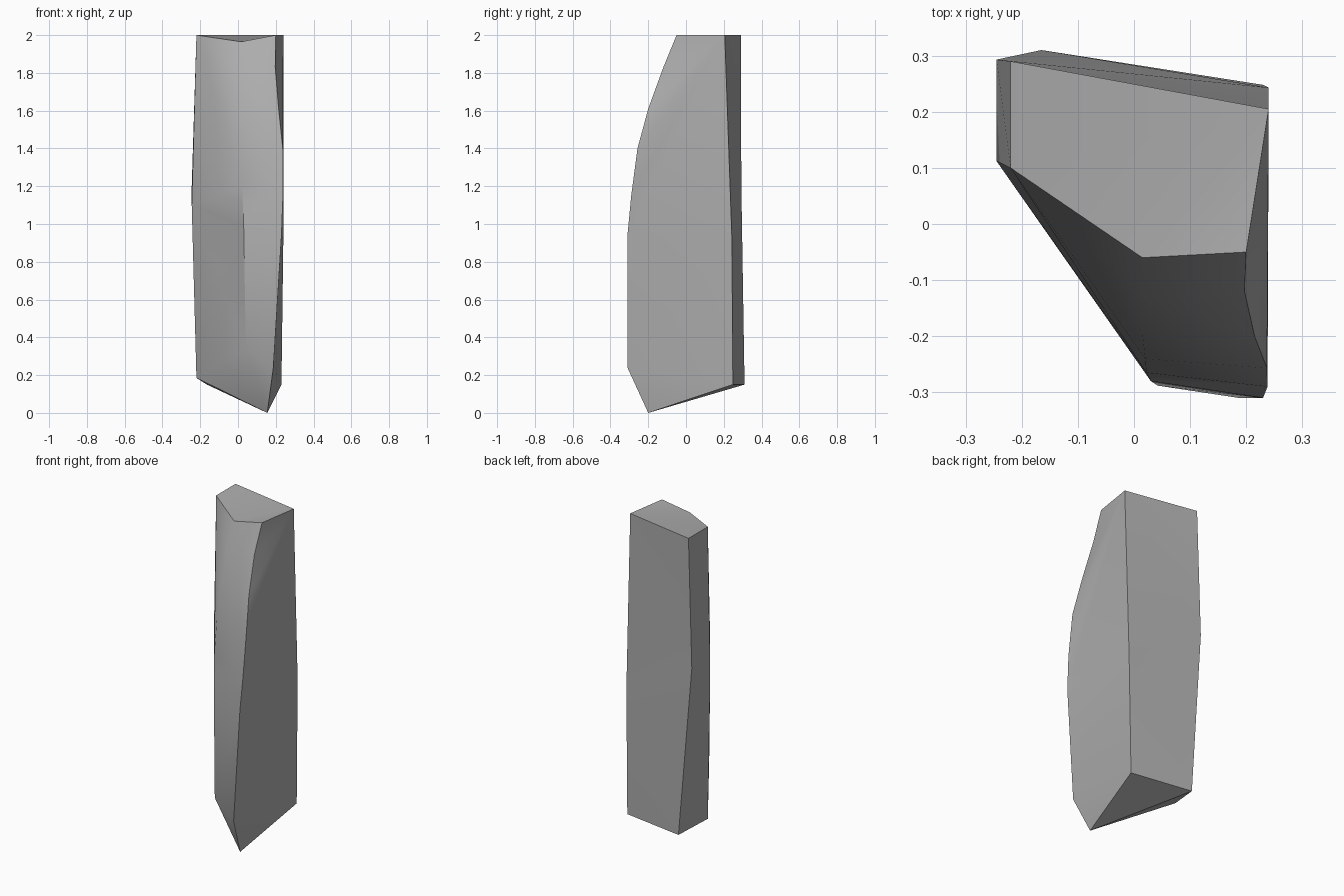
import bpy
import bmesh

cube = bpy.data.objects.get("Cube")
if cube:
    bpy.data.objects.remove(cube, do_unlink=True)

stone = bpy.data.materials.new("grey_stone")
stone.use_nodes = True
grey = (0.42, 0.42, 0.42, 1)
stone.diffuse_color = grey
stone.node_tree.nodes["Principled BSDF"].inputs["Base Color"].default_value = grey

# Long ridges of the stone, each listed from top to bottom
ridges = {
    "back_left": [(0.24, 0.205, 2), (0.24, 0.243, 0.92), (0.23, 0.248, 0.15)],
    "back_right": [(-0.22, 0.29, 2), (-0.245, 0.293, 1.2), (-0.165, 0.31, 0.15)],
    "side_right": [(-0.22, 0.10, 2), (-0.245, 0.112, 1.1), (-0.22, 0.10, 0.185)],
    "front_right": [(0.015, -0.06, 1.965), (0.015, -0.13, 1.8), (0.015, -0.195, 1.6),
                    (0.02, -0.24, 1.4), (0.022, -0.265, 1.2), (0.03, -0.28, 1.0),
                    (0.042, -0.288, 0.34)],
    "front_left": [(0.20, -0.05, 2), (0.197, -0.12, 1.83), (0.215, -0.2, 1.61),
                   (0.237, -0.257, 1.4), (0.238, -0.29, 1.15), (0.23, -0.31, 0.94),
                   (0.187, -0.31, 0.24)],
}

bm = bmesh.new()
line = {name: [bm.verts.new(p) for p in pts] for name, pts in ridges.items()}
tip = bm.verts.new((0.155, -0.2, 0))
line["front_right"].append(tip)
line["front_left"].append(tip)


def zip_side(a, b):
    """Fill the side between two ridges, always stepping down the higher one."""
    i = j = 0
    while i < len(a) - 1 or j < len(b) - 1:
        step_a = j == len(b) - 1 or (i < len(a) - 1 and a[i + 1].co.z > b[j + 1].co.z)
        new = a[i + 1] if step_a else b[j + 1]
        if new not in (a[i], b[j]):
            bm.faces.new((a[i], b[j], new))
        if step_a:
            i += 1
        else:
            j += 1


# Five sides, top and pointed underside
names = list(ridges)
for k, name in enumerate(names):
    zip_side(line[name], line[names[(k + 1) % len(names)]])
top = [line[n][0] for n in names]
bm.faces.new((top[0], top[1], top[2], top[3]))
bm.faces.new((top[0], top[3], top[4]))
low = [line[n][-1] for n in names[:3]]
bm.faces.new((low[0], low[1], tip))
bm.faces.new((low[1], low[2], tip))
bmesh.ops.recalc_face_normals(bm, faces=bm.faces)

# Smooth sides, with crisp ridges and rims
for face in bm.faces:
    face.smooth = True


def crease(points):
    for a, b in zip(points, points[1:]):
        edge = bm.edges.get((a, b))
        if edge:
            edge.smooth = False


for name, points in line.items():
    if name == "front_right":
        points = points[4:7]  # this ridge softens near its ends
    crease(points)
crease(top + top[:1])
crease([tip, low[0], low[1], low[2], tip, low[1]])

mesh = bpy.data.meshes.new("stone_pillar")
bm.to_mesh(mesh)
bm.free()
mesh.materials.append(stone)
pillar = bpy.data.objects.new("stone_pillar", mesh)
bpy.context.collection.objects.link(pillar)
